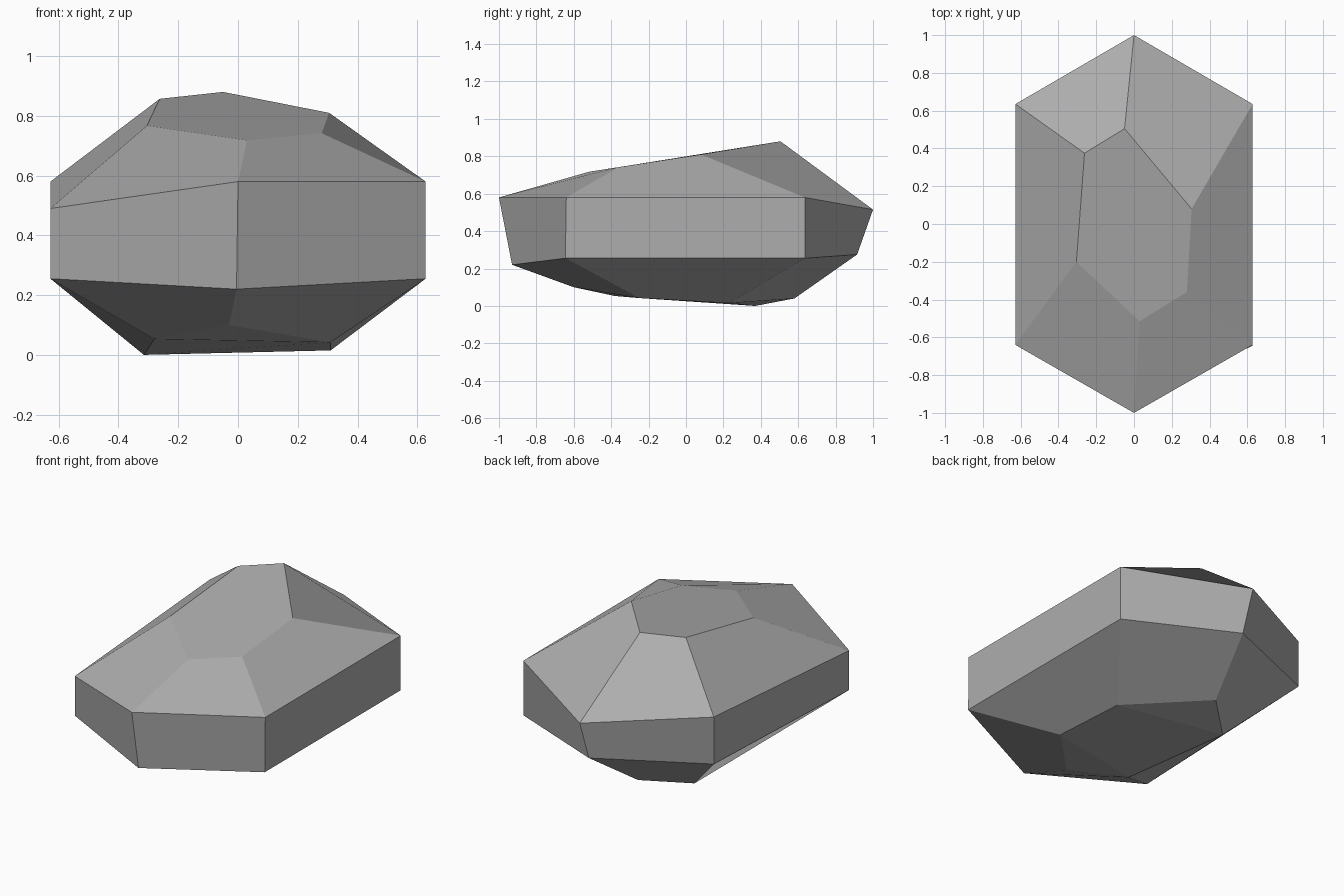
import bpy
import bmesh

# Remove the default object
default_cube = bpy.data.objects.get("Cube")
if default_cube:
    bpy.data.objects.remove(default_cube, do_unlink=True)

# Single stone colour
stone = bpy.data.materials.new("grey_stone")
stone.use_nodes = True
grey = (0.42, 0.42, 0.42, 1.0)
stone.diffuse_color = grey
shader = next(n for n in stone.node_tree.nodes if n.type == 'BSDF_PRINCIPLED')
shader.inputs["Base Color"].default_value = grey
shader.inputs["Roughness"].default_value = 0.9

# Hexagonal contours of the rock, each running front, front +x, back +x,
# back, back -x, front -x
bottom_facet = [(-.03, -.6, .1), (.31, -.25, .042), (.31, .23, .015),
                (-.09, .58, .04), (-.315, .37, 0), (-.28, -.38, .053)]
lower_girdle = [(-.005, -.93, .22), (.628, -.645, .255), (.628, .635, .255),
                (0, .915, .275), (-.628, .635, .3), (-.628, -.64, .255)]
upper_girdle = [(0, -1, .58), (.628, -.64, .58), (.628, .635, .58),
                (0, 1, .515), (-.628, .635, .58), (-.628, -.64, .49)]
top_facet = [(.03, -.515, .718), (.28, -.36, .742), (.305, .08, .81),
             (-.05, .505, .88), (-.262, .375, .857), (-.305, -.2, .767)]

bm = bmesh.new()
contours = [[bm.verts.new(point) for point in contour]
            for contour in (bottom_facet, lower_girdle, upper_girdle, top_facet)]


def bridge(low, high):
    """Join two neighbouring contours with a band of flat quads."""
    count = len(low)
    for i in range(count):
        j = (i + 1) % count
        bm.faces.new((low[i], low[j], high[j], high[i]))


# Underside slope, upright belt and upper slope
for low, high in zip(contours, contours[1:]):
    bridge(low, high)

# Flat top, and an underside slightly creased at its front and back
bm.faces.new(contours[-1])
front, front_left, back_left, back, back_right, front_right = contours[0]
bm.faces.new((front, front_right, front_left))
bm.faces.new((front_left, front_right, back_right, back_left))
bm.faces.new((back_left, back_right, back))

bmesh.ops.recalc_face_normals(bm, faces=bm.faces[:])
for face in bm.faces:
    face.smooth = False

mesh = bpy.data.meshes.new("rock")
bm.to_mesh(mesh)
bm.free()
mesh.materials.append(stone)
rock = bpy.data.objects.new("rock", mesh)
bpy.context.collection.objects.link(rock)
